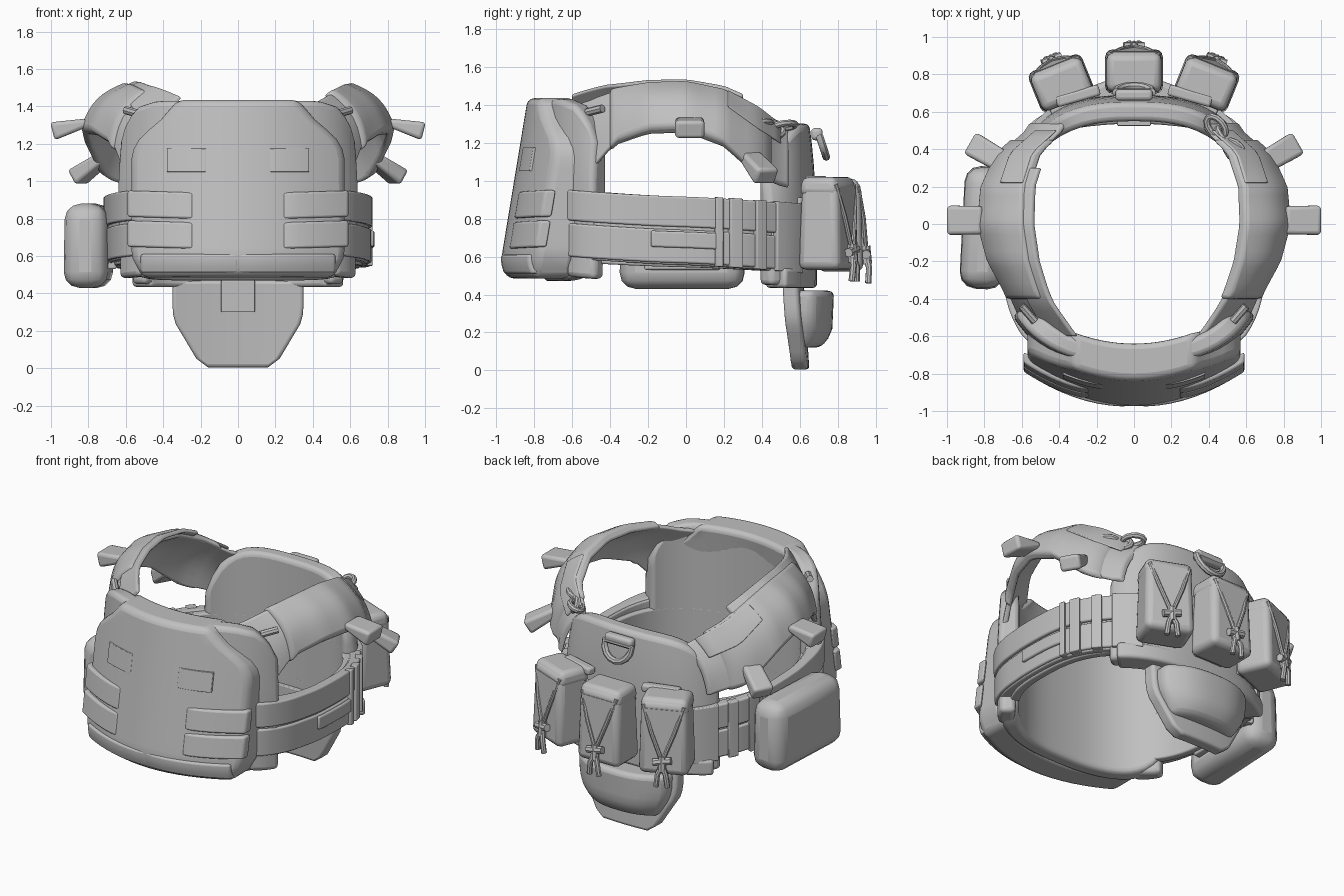
import bpy, bmesh, math
from mathutils import Matrix, Vector

old = bpy.data.objects.get("Cube")
if old:
    bpy.data.objects.remove(old, do_unlink=True)

grey = bpy.data.materials.new("plain_grey")
grey.use_nodes = True
GREY = (0.53, 0.53, 0.53, 1)
grey.diffuse_color = GREY
grey.node_tree.nodes["Principled BSDF"].inputs["Base Color"].default_value = GREY


def finish(ob, bevel=0.0, segments=3):
    ob.data.materials.clear()
    ob.data.materials.append(grey)
    bpy.ops.object.select_all(action='DESELECT')
    ob.select_set(True)
    bpy.context.view_layer.objects.active = ob
    if bevel:
        m = ob.modifiers.new("soft_edges", 'BEVEL')
        m.width, m.segments = bevel, segments
        m.limit_method, m.angle_limit = 'ANGLE', math.radians(40)
    bpy.ops.object.shade_smooth_by_angle(angle=math.radians(40))
    return ob


def from_bmesh(name, bm, bevel=0.0, matrix=None):
    if matrix:
        bm.transform(matrix)
    bmesh.ops.recalc_face_normals(bm, faces=bm.faces)
    me = bpy.data.meshes.new(name)
    bm.to_mesh(me)
    bm.free()
    ob = bpy.data.objects.new(name, me)
    bpy.context.collection.objects.link(ob)
    return finish(ob, bevel)


def slab(name, fn, nu, nv, bevel=0.015, closed=False):
    """Thick sheet: fn(u, v, w) gives the point, w = 0 inside and 1 outside."""
    bm = bmesh.new()
    cols = nu if closed else nu + 1
    g = [[[bm.verts.new(fn(i / nu, j / nv, w)) for j in range(nv + 1)]
          for i in range(cols)] for w in (0, 1)]
    for i in range(nu):
        k = (i + 1) % cols
        for j in range(nv):
            for s in g:
                bm.faces.new((s[i][j], s[k][j], s[k][j + 1], s[i][j + 1]))
        for j in (0, nv):
            bm.faces.new((g[0][i][j], g[0][k][j], g[1][k][j], g[1][i][j]))
    if not closed:
        for i in (0, nu):
            for j in range(nv):
                bm.faces.new((g[0][i][j], g[0][i][j + 1], g[1][i][j + 1], g[1][i][j]))
    return from_bmesh(name, bm, bevel)


def box(name, size, matrix, bevel=0.02, top=(1, 1)):
    bm = bmesh.new()
    bmesh.ops.create_cube(bm, size=1)
    for v in bm.verts:
        if v.co.z > 0:
            v.co.x *= top[0]
            v.co.y *= top[1]
        v.co = Vector(a * b for a, b in zip(v.co, size))
    return from_bmesh(name, bm, bevel, matrix)


def tube(name, pts, radius, matrix=Matrix(), cyclic=False):
    cu = bpy.data.curves.new(name, 'CURVE')
    cu.dimensions, cu.bevel_depth, cu.bevel_resolution = '3D', radius, 2
    cu.use_fill_caps = True
    sp = cu.splines.new('POLY')
    sp.points.add(len(pts) - 1)
    for p, q in zip(sp.points, pts):
        p.co = (*(matrix @ Vector(q)), 1)
    sp.use_cyclic_u = cyclic
    ob = bpy.data.objects.new(name, cu)
    bpy.context.collection.objects.link(ob)
    bpy.ops.object.select_all(action='DESELECT')
    ob.select_set(True)
    bpy.context.view_layer.objects.active = ob
    bpy.ops.object.convert(target='MESH')
    return finish(bpy.context.object)


def lerp(a, b, t):
    return a + (b - a) * t


def table(t, rows):
    for (a, p), (b, q) in zip(rows, rows[1:]):
        if t <= b:
            return lerp(p, q, max(0, (t - a) / (b - a)))
    return rows[-1][1]


def place(x, y, z, rz=0, ry=0, rx=0):
    r = [Matrix.Rotation(math.radians(a), 4, k) for a, k in ((rz, 'Z'), (ry, 'Y'), (rx, 'X'))]
    return Matrix.Translation((x, y, z)) @ r[0] @ r[1] @ r[2]


def ring(deg, r, z):
    """Torso outline, measured from the front towards +x."""
    a = math.radians(deg)
    s, c = (math.copysign(abs(k) ** 0.78, k) for k in (math.sin(a), math.cos(a)))
    return Vector(((0.62 + r) * s, -0.05 - (0.6 + r) * c, z))


# Lining and main panels
def lining(u, v, w):
    low = 0.545 + 0.03 * math.cos(2 * math.pi * u)
    return ring(360 * u, 0.05 * w, lerp(low, 0.88, v))


def front_base(u, v, w):
    a = lerp(-58, 58, u)
    top = table(abs(a), [(0, 1.43), (32, 1.43), (44, 1.4), (52, 1.33), (58, 1.2)])
    low = 0.47 + 0.1 * abs(2 * u - 1) ** 6
    return ring(a, 0.1 * w + 0.02 * w * math.sin(math.pi * v), lerp(low, top, v))


def back_base(u, v, w):
    side = abs(2 * u - 1)
    top = 1.3 - 0.3 * side ** 4
    thick = lerp(0.14, 0.1, v ** 3) - 0.05 * side ** 3
    return ring(lerp(131, 229, u), w * thick, lerp(0.45, top, v))


slab("lining", lining, 64, 2, 0.01, True)
slab("front_inner_panel", front_base, 24, 10, 0.03)
slab("back_panel", back_base, 20, 8, 0.03)
slab("back_hem", lambda u, v, w: ring(lerp(136, 224, u), 0.14 * w, lerp(0.435, 0.54, v)), 16, 1, 0.02)


# Bulging front plate pocket
def plate_y(x, z):
    return -0.98 + 0.58 * x * x + 0.165 * (z - 0.55) + 1.2 * max(0, 0.6 - z) ** 1.5


def front_plate(u, v, w):
    z = lerp(0.485, 1.435, v)
    half = table(z, [(0.485, 0.51), (0.6, 0.57), (1.15, 0.57), (1.24, 0.52), (1.32, 0.42), (1.435, 0.32)])
    x = half * (2 * u - 1)
    return (x, plate_y(x, z) + (1 - w) * 0.2, z)


slab("front_plate_pocket", front_plate, 16, 18, 0.07)


def on_plate(name, x0, x1, z0, z1, lift, bevel=0.008, drop=0.0):
    def fn(u, v, w):
        x, z = lerp(x0, x1, u), lerp(z0, z1, v) - drop * u
        return (x, plate_y(x, z) + 0.03 - w * (0.03 + lift * u ** 0.5), z)
    slab(name, fn, 8, 3, bevel)


for side, label in ((1, "left"), (-1, "right")):
    on_plate(label + "_chest_tab", side * 0.17, side * 0.38, 1.05, 1.175, 0.012, 0.003)
    for n, z in enumerate((0.64, 0.8)):
        on_plate(f"{label}_webbing_row_{n}", side * 0.24, side * 0.59, z, z + 0.14, 0.03, 0.012, -0.01)
    on_plate(label + "_lower_front_roll", 0, side * 0.52, 0.51, 0.61, 0.018, 0.012)

# Side bands, keepers and lower side padding
for side, label in ((1, "left"), (-1, "right")):
    def band(a0, a1, z0, z1, r0, r1):
        def fn(u, v, w):
            a = lerp(a0, a1, u)
            sag = -0.07 * (a - 45) / 95
            wrap = table(a, [(48, 0.04), (75, 0), (130, 0), (150, 0.035)])
            return ring(side * a, lerp(r0, r1 + wrap, w), lerp(z0, z1, v) + sag)
        return fn
    slab(label + "_upper_band", band(38, 152, 0.79, 0.95, 0.04, 0.1), 24, 2, 0.01)
    slab(label + "_lower_band", band(38, 152, 0.6, 0.775, 0.04, 0.095), 24, 2, 0.01)
    slab(label + "_band_backing", band(48, 148, 0.59, 0.94, 0.03, 0.08), 20, 2, 0.01)
    slab(label + "_band_pad", band(83, 103, 0.68, 0.765, 0.08, 0.11), 8, 2, 0.01)
    slab(label + "_front_wing", band(40, 58, 0.49, 0.64, 0.02, 0.08), 6, 2, 0.03)
    for n, (a, b) in enumerate(((102, 105), (108, 114), (121, 127), (133, 150))):
        slab(f"{label}_keeper_{n}", band(a, b, 0.59, 0.955, 0.07, 0.113), 4, 2, 0.006)

# Shoulder straps: y, then inner edge (x, z) and outer edge (x, z)
STRAP = [(-0.66, (0.32, 1.40), (0.52, 1.0)), (-0.52, (0.42, 1.44), (0.62, 1.02)),
         (-0.43, (0.48, 1.475), (0.66, 1.14)), (-0.36, (0.51, 1.49), (0.69, 1.21)),
         (-0.2, (0.56, 1.515), (0.78, 1.27)),
         (0.0, (0.59, 1.52), (0.835, 1.28)), (0.2, (0.585, 1.48), (0.815, 1.2)),
         (0.38, (0.53, 1.39), (0.73, 1.03)), (0.52, (0.38, 1.28), (0.57, 0.97))]


def strap(side, y0, y1, v0, v1, low, high):
    def fn(u, v, w):
        y, t = lerp(y0, y1, u), lerp(v0, v1, v)
        a = table(y, [(r[0], Vector(r[1])) for r in STRAP])
        b = table(y, [(r[0], Vector(r[2])) for r in STRAP])
        across = b - a
        out = Vector((-across.y, across.x)).normalized()
        p = a.lerp(b, t) + out * (lerp(low, high, w) + 0.045 * math.sin(math.pi * t) - 0.03)
        return (side * p.x, y, p.y)
    return fn


for side, label in ((1, "left"), (-1, "right")):
    slab(label + "_shoulder_strap", strap(side, -0.66, 0.54, 0.04, 0.97, -0.02, 0.02), 24, 6, 0.012)
    slab(label + "_shoulder_pad", strap(side, -0.4, 0.45, 0, 1, -0.02, 0.045), 20, 8, 0.02)
    slab(label + "_pad_cover", strap(side, 0.22, 0.5, 0.02, 0.4, 0.03, 0.052), 8, 5, 0.008)
    # Flared loose strap ends
    box(label + "_upper_strap_end", (0.045, 0.15, 0.19),
        place(side * 0.9, 0.02, 1.29, 0, side * 104), 0.02, (2.2, 1.05))
    box(label + "_lower_strap_end", (0.06, 0.12, 0.21),
        place(side * 0.785, 0.38, 1.075, side * 30, side * 122), 0.02, (1.6, 1.1))
    tube(label + "_chest_cord", [(side * 0.53, -0.52, 1.36), (side * 0.6, -0.44, 1.38)], 0.022)
slab("right_strap_liner", strap(-1, -0.6, 0.3, -0.12, 0.3, 0.0, 0.03), 20, 3, 0.01)

# Chain at the back of the left strap
for n, (x, y, z) in enumerate(((0.44, 0.52, 1.29), (0.49, 0.46, 1.27), (0.54, 0.39, 1.3))):
    m = place(x, y, z, -50, 0, 90 * (n % 2) + 20)
    loop = [(0.065 * math.cos(k * math.pi / 6), 0.04 * math.sin(k * math.pi / 6), 0) for k in range(12)]
    tube(f"chain_link_{n}", loop, 0.018, m, True)

# Ring on the back panel
arc = [(0.1 * math.cos(k * math.pi / 8), 0, -0.11 * math.sin(k * math.pi / 8)) for k in range(9)]
tube("back_ring", arc, 0.021, place(0, 0.705, 1.23, 0, 0, 18), True)
box("back_ring_loop", (0.2, 0.06, 0.065), place(0, 0.69, 1.245), 0.02)


# Three back pouches with cords and toggles
def pouch(label, m):
    box(label + "_body", (0.31, 0.24, 0.48), m @ place(0, 0.115, 0.76), 0.04, (0.92, 0.86))
    box(label + "_flap", (0.3, 0.22, 0.1), m @ place(0, 0.11, 0.96), 0.035, (0.95, 0.88))
    box(label + "_mount", (0.22, 0.07, 0.36), m @ place(0, -0.01, 0.72), 0.01)
    bm = bmesh.new()
    tri = [bm.verts.new(p) for p in ((-0.12, 0.214, 0.95), (0.12, 0.214, 0.95), (0, 0.236, 0.65))]
    f = bmesh.ops.extrude_face_region(bm, geom=[bm.faces.new(tri)])
    for v in f["geom"]:
        if isinstance(v, bmesh.types.BMVert):
            v.co.y += 0.009
    from_bmesh(label + "_flap_panel", bm, 0, m)
    for s in (-1, 1):
        tube(label + "_cord", [(s * 0.125, 0.205, 0.97), (s * 0.07, 0.235, 0.8), (0, 0.25, 0.62)], 0.013, m)
        tube(label + "_cord_tail", [(0, 0.25, 0.6), (s * 0.025, 0.265, 0.54), (s * 0.035, 0.26, 0.46)], 0.017, m)
    tube(label + "_toggle", [(-0.055, 0.25, 0.63), (0.055, 0.25, 0.61)], 0.024, m)
    tube(label + "_knot", [(0, 0.245, 0.655), (0, 0.255, 0.56)], 0.026, m)


pouch("middle_pouch", place(0, 0.7, 0))
for side, label in ((1, "left"), (-1, "right")):
    pouch(label + "_pouch", place(side * 0.345, 0.645, 0.01, side * -22))
    box(label + "_pouch_bar", (0.24, 0.06, 0.05), place(side * 0.3, 0.685, 1.0, side * -16), 0.015)

# Large pouch on the right side
box("side_pouch", (0.24, 0.66, 0.45), place(-0.8, -0.02, 0.655, -3), 0.085, (0.95, 0.97))
box("side_pouch_mount", (0.08, 0.4, 0.3), place(-0.69, -0.02, 0.68), 0.01)


# Hanging lower flap with its rounded pouch
def half_width(z):
    return table(z, [(0.005, 0.16), (0.03, 0.21), (0.24, 0.335), (0.3, 0.35), (0.48, 0.35)])


def hanging_flap(u, v, w):
    z = lerp(0.005, 0.47, v)
    x = half_width(z) * (2 * u - 1)
    return (x, 0.535 + 0.03 * (1 - v) + w * 0.085 - 0.25 * x * x, z)


def flap_pouch(u, v, w):
    z = lerp(0.12, 0.42, v)
    x = (half_width(z) - 0.03) * (2 * u - 1)
    bulge = table(v, [(0, 0.12), (0.25, 0.18), (1, 0.19)])
    return (x, 0.59 + w * bulge * (1 - 0.45 * abs(2 * u - 1) ** 3) - 0.25 * x * x, z)


slab("hanging_flap", hanging_flap, 12, 10, 0.02)
slab("hanging_flap_pouch", flap_pouch, 12, 6, 0.03)
box("hanging_flap_tab", (0.18, 0.03, 0.17), place(0, 0.54, 0.385), 0.005)
